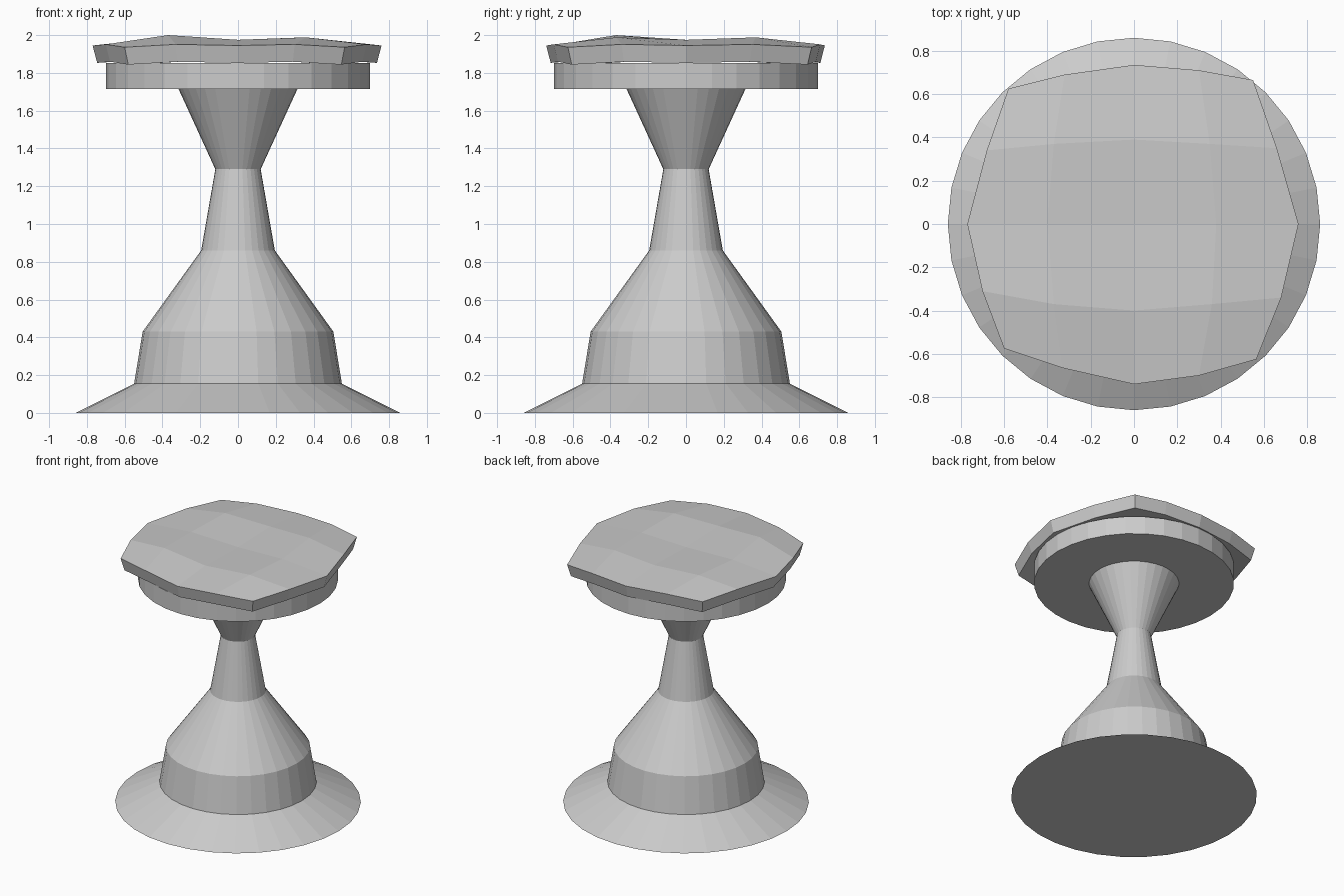
import bpy, bmesh, math

if "Cube" in bpy.data.objects:
    bpy.data.objects.remove(bpy.data.objects["Cube"])


def make_object(name, bm):
    bmesh.ops.recalc_face_normals(bm, faces=bm.faces)
    mesh = bpy.data.meshes.new(name)
    bm.to_mesh(mesh)
    bm.free()
    obj = bpy.data.objects.new(name, mesh)
    bpy.context.collection.objects.link(obj)
    return obj


def lathe(name, profile, sides=32):
    """Closed faceted solid from (radius, height) pairs."""
    bm = bmesh.new()
    rings = []
    for r, z in profile:
        rings.append([bm.verts.new((r * math.cos(2 * math.pi * i / sides),
                                    r * math.sin(2 * math.pi * i / sides), z))
                      for i in range(sides)])
    for a, b in zip(rings, rings[1:]):
        for i in range(sides):
            j = (i + 1) % sides
            bm.faces.new((a[i], a[j], b[j], b[i]))
    bm.faces.new(rings[0])
    bm.faces.new(rings[-1])
    return make_object(name, bm)


# Flared foot
lathe("base_flange", [(0.86, 0), (0.55, 0.155)])

# Pedestal with pinched waist
lathe("pedestal", [(0.55, 0.155), (0.505, 0.43), (0.195, 0.86),
                   (0.12, 1.29), (0.315, 1.715)])

# Round plate under the cushion
lathe("seat_plate", [(0.70, 1.715), (0.70, 1.853)])

# Wavy square-ish cushion: 5 x 5 grid, rows from front to back
rows = [
    [(-0.60, -0.575, 1.936), (-0.33, -0.665, 1.951), (0, -0.74, 1.945), (0.30, -0.70, 1.951), (0.565, -0.625, 1.936)],
    [(-0.70, -0.31, 1.951), (-0.37, -0.37, 2.0), (0, -0.40, 1.975), (0.36, -0.37, 1.988), (0.68, -0.34, 1.951)],
    [(-0.77, 0, 1.945), (-0.40, 0, 1.975), (0, 0, 1.965), (0.38, 0, 1.975), (0.76, 0, 1.945)],
    [(-0.68, 0.34, 1.951), (-0.37, 0.37, 1.988), (0, 0.39, 1.975), (0.35, 0.37, 1.988), (0.66, 0.35, 1.951)],
    [(-0.58, 0.625, 1.936), (-0.32, 0.69, 1.951), (0, 0.735, 1.945), (0.30, 0.71, 1.951), (0.55, 0.665, 1.936)],
]
bm = bmesh.new()
top = [[bm.verts.new(p) for p in row] for row in rows]
low = [[bm.verts.new((x * 0.968, y * 0.968, z - 0.092)) for x, y, z in row] for row in rows]
for grid in (top, low):
    for j in range(4):
        for i in range(4):
            bm.faces.new((grid[j][i], grid[j][i + 1], grid[j + 1][i + 1], grid[j + 1][i]))
rim = ([(0, i) for i in range(4)] + [(j, 4) for j in range(4)]
       + [(4, i) for i in range(4, 0, -1)] + [(j, 0) for j in range(4, 0, -1)])
for (a, b), (c, d) in zip(rim, rim[1:] + rim[:1]):
    bm.faces.new((low[a][b], low[c][d], top[c][d], top[a][b]))
make_object("cushion", bm)
